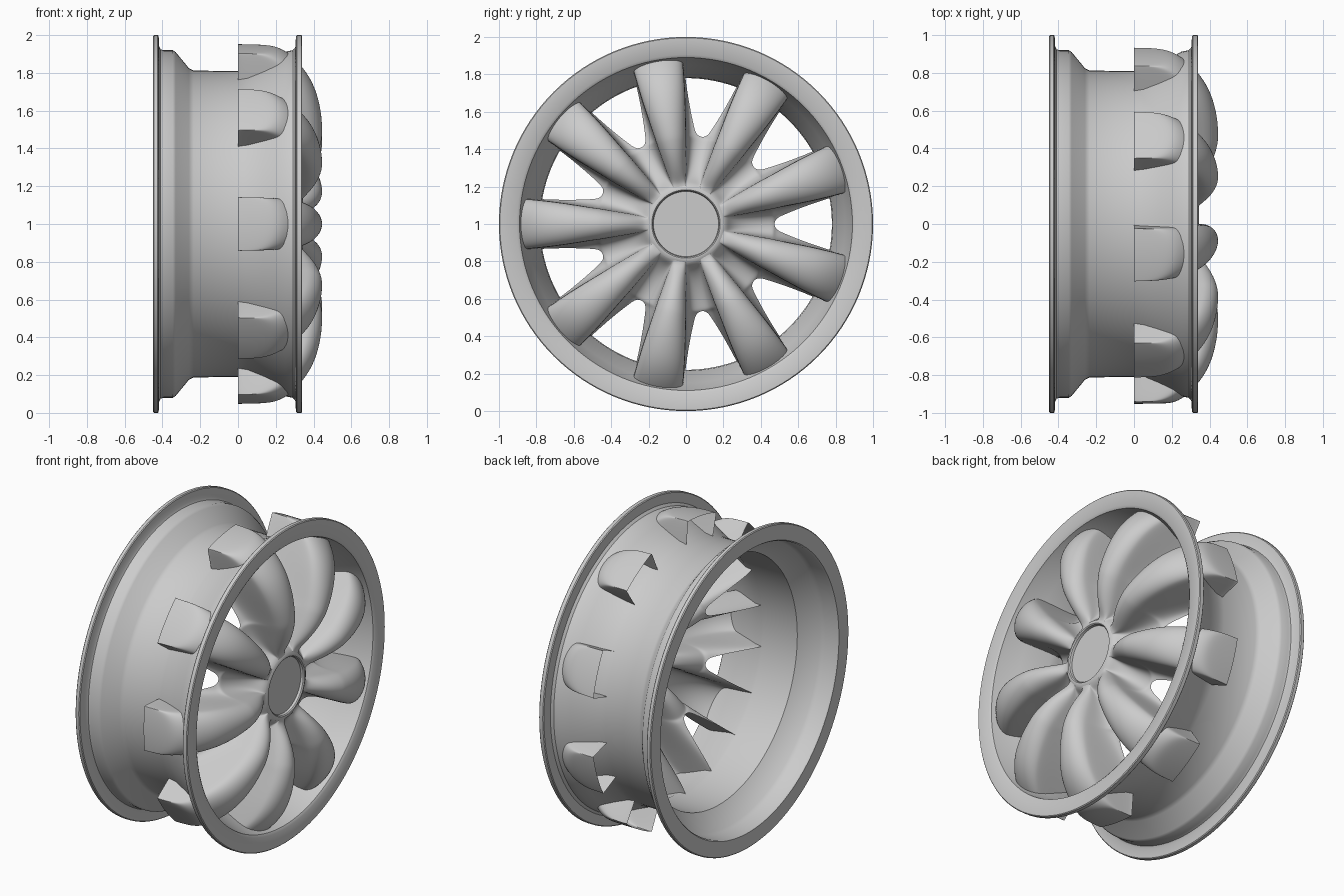
import bpy, bmesh
from math import sin, cos, pi, radians

cube = bpy.data.objects.get("Cube")
if cube:
    bpy.data.objects.remove(cube, do_unlink=True)

SPOKES = 9
HALF_PITCH = pi / SPOKES
AXLE_Z = 1.0

grey = bpy.data.materials.new("cast grey")
grey.use_nodes = True
grey.diffuse_color = (0.6, 0.6, 0.6, 1)
grey.node_tree.nodes["Principled BSDF"].inputs["Base Color"].default_value = (0.6, 0.6, 0.6, 1)


def polar(x, r, angle):
    return (x, r * cos(angle), AXLE_Z + r * sin(angle))


def finish(name, bm, sharp_angle, subdivide=0):
    mesh = bpy.data.meshes.new(name)
    bm.to_mesh(mesh)
    bm.free()
    obj = bpy.data.objects.new(name, mesh)
    bpy.context.collection.objects.link(obj)
    mesh.materials.append(grey)
    if subdivide:
        mod = obj.modifiers.new("smooth", 'SUBSURF')
        mod.levels = mod.render_levels = subdivide
    bpy.ops.object.select_all(action='DESELECT')
    obj.select_set(True)
    bpy.context.view_layer.objects.active = obj
    if subdivide:
        bpy.ops.object.shade_smooth()
    else:
        bpy.ops.object.shade_smooth_by_angle(angle=radians(sharp_angle))
    return obj


def revolve(name, profile, closed, segments=128):
    """Turn (x, radius) points around the axle."""
    bm = bmesh.new()
    rings = []
    for x, r in profile:
        if r == 0:
            rings.append([bm.verts.new(polar(x, 0, 0))] * segments)
        else:
            rings.append([bm.verts.new(polar(x, r, 2 * pi * i / segments)) for i in range(segments)])
    pairs = list(zip(rings, rings[1:]))
    if closed:
        pairs.append((rings[-1], rings[0]))
    for a, b in pairs:
        for i in range(segments):
            j = (i + 1) % segments
            corners = list(dict.fromkeys((a[i], a[j], b[j], b[i])))
            bm.faces.new(corners)
    bmesh.ops.recalc_face_normals(bm, faces=bm.faces)
    return finish(name, bm, 35)


# Rim barrel: outer side from back flange to front flange, then the inner side back
rim_outer = [(-.45, .995), (-.445, 1), (-.425, 1), (-.42, .995), (-.417, .94), (-.41, .925),
             (-.395, .92), (-.345, .92), (-.33, .91), (-.26, .825), (-.235, .812),
             (0, .81), (.05, .817), (.13, .85), (.2, .883), (.25, .912), (.29, .92),
             (.303, .935), (.307, .995), (.312, 1), (.335, 1), (.34, .995)]
rim_inner = [(.34, .905), (.33, .89), (.31, .885), (.2, .85), (.05, .785), (0, .78),
             (-.24, .78), (-.33, .88), (-.36, .89), (-.44, .893), (-.45, .9)]
revolve("rim_barrel", rim_outer + rim_inner, True)

# Hub cap and the raised collar around it
revolve("hub_cap", [(.322, 0), (.322, .174)], False)
revolve("hub_collar", [(.318, .174), (.337, .177), (.343, .183), (.343, .192), (.335, .206)], False)

# Spoke stations: radius, ridge height, lower edge height, crown half width,
# base half width (None means the web reaches the neighbouring spoke)
stations = [
    (.2, .337, .335, .03, None), (.22, .338, .322, .035, None),
    (.245, .352, .28, .043, None), (.3, .39, .235, .055, None),
    (.38, .427, .2, .068, None), (.45, .443, .18, .08, None),
    (.47, .445, .175, .083, None), (.482, .446, .168, .085, .138),
    (.52, .447, .15, .09, .134), (.6, .442, .1, .103, .13),
    (.7, .42, .04, .118, .13), (.78, .386, 0, .127, .133),
    (.85, .337, 0, .134, .138), (.91, .278, 0, .139, .143),
    (.945, .22, 0, .141, .145), (.952, .16, 0, .141, .145),
    (.952, 0, 0, .141, .145),
]


def half_section(r, ridge, low, crown, base):
    """Rounded crown, then a wall flaring out to the lower edge."""
    if base is None:
        base = r * HALF_PITCH
    depth = ridge - low
    shoulder = min(.09, depth * .5)
    points = []
    for i in range(6):
        a = i * pi / 10
        points.append((crown * sin(a), ridge - shoulder * (1 - cos(a))))
    for i in range(1, 5):
        t = i / 4
        drop = shoulder + (depth - shoulder) * (1 - (1 - t) ** 2)
        points.append((crown + (base - crown) * t ** 2.5, ridge - drop))
    return points


# Hollow spokes, open at the back and joined by webs near the hub
bm = bmesh.new()
for k in range(SPOKES):
    centre = HALF_PITCH * (2 * k + 1)
    rows = []
    for station in stations:
        half = half_section(*station)
        full = [(-s, x) for s, x in reversed(half[1:])] + half
        r = station[0]
        rows.append([bm.verts.new(polar(x, r, centre + s / r)) for s, x in full])
    for a, b in zip(rows, rows[1:]):
        for i in range(len(a) - 1):
            bm.faces.new((a[i], b[i], b[i + 1], a[i + 1]))
bmesh.ops.remove_doubles(bm, verts=bm.verts, dist=5e-6)
bmesh.ops.recalc_face_normals(bm, faces=bm.faces)
if sum(f.normal.x for f in bm.faces) < 0:
    bmesh.ops.reverse_faces(bm, faces=bm.faces)
finish("spokes", bm, 40, subdivide=2)
